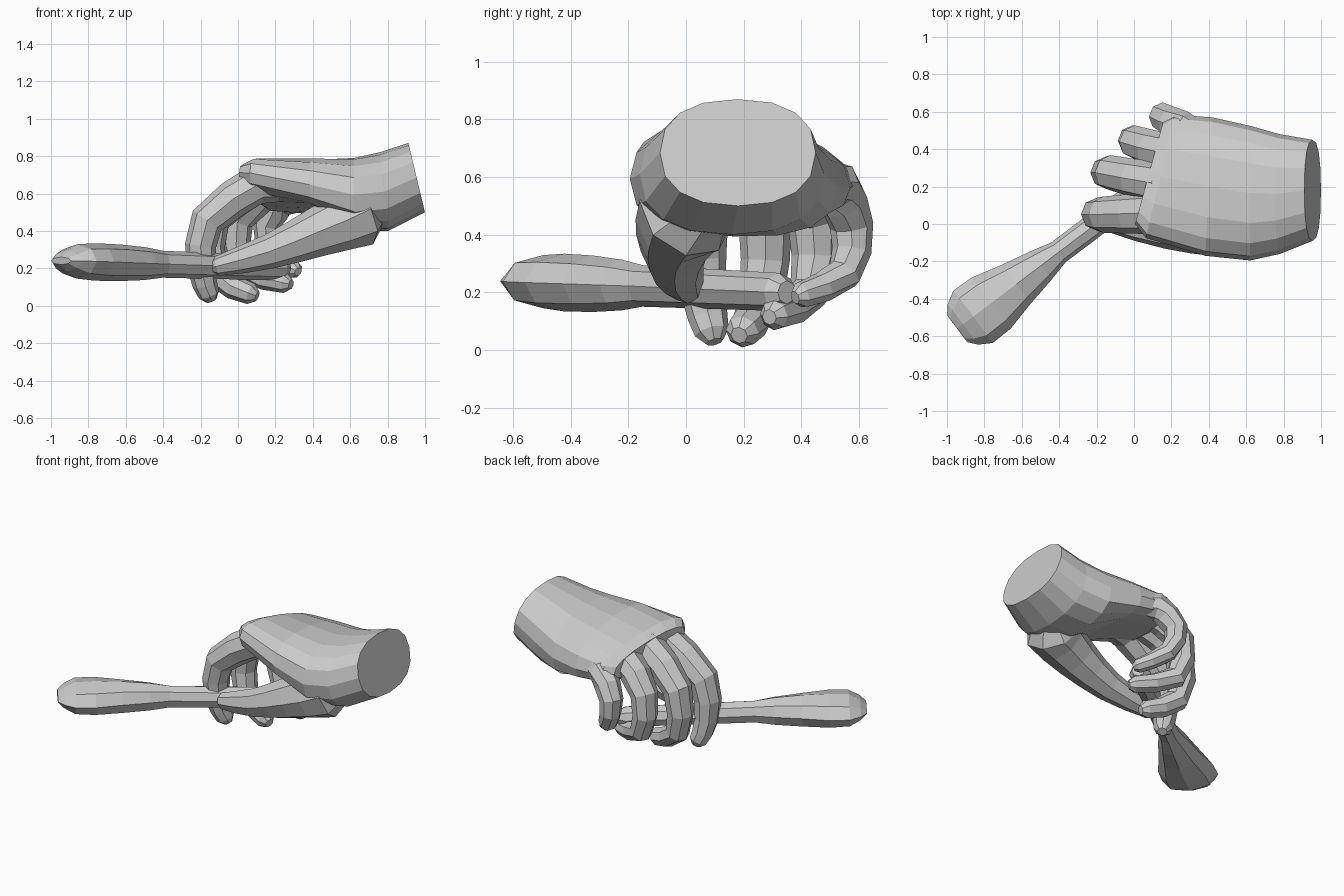
import bpy, bmesh, math
from mathutils import Vector

if "Cube" in bpy.data.objects:
    bpy.data.objects.remove(bpy.data.objects["Cube"])


def loft(name, rings):
    """Closed solid through rings of equal point count."""
    bm = bmesh.new()
    vs = [[bm.verts.new(p) for p in r] for r in rings]
    n = len(rings[0])
    for a, b in zip(vs, vs[1:]):
        for i in range(n):
            j = (i + 1) % n
            bm.faces.new((a[i], a[j], b[j], b[i]))
    bm.faces.new(vs[0][::-1])
    bm.faces.new(vs[-1])
    bmesh.ops.recalc_face_normals(bm, faces=bm.faces)
    me = bpy.data.meshes.new(name)
    bm.to_mesh(me)
    bm.free()
    ob = bpy.data.objects.new(name, me)
    bpy.context.collection.objects.link(ob)
    return ob


def tube(name, pts, sizes, ref, sides=8):
    """Loft of ellipses (half width, half depth) square to a path."""
    rings = []
    for i, (p, (w, d)) in enumerate(zip(pts, sizes)):
        t = (pts[min(i + 1, len(pts) - 1)] - pts[max(i - 1, 0)]).normalized()
        u = (ref - t * t.dot(ref)).normalized()
        v = t.cross(u)
        rings.append([p + u * w * math.cos(a) + v * d * math.sin(a)
                      for a in (math.tau * k / sides for k in range(sides))])
    return loft(name, rings)


def spline(c):
    """Path through the points with a rounded midpoint in each span."""
    c = [Vector(p) for p in c]
    out = []
    for i in range(len(c) - 1):
        a, d = c[max(i - 1, 0)], c[min(i + 2, len(c) - 1)]
        out += [c[i], (9 * (c[i] + c[i + 1]) - a - d) / 16]
    return out + [c[-1]]


def digit(name, joints, root, tip):
    """Tapering finger that starts inside the palm and ends in a blunt cap."""
    pts = spline(joints)
    n = len(pts) - 1
    sizes = [root + (tip - root) * i / n for i in range(n + 1)]
    start = pts[0].lerp(Vector((0.85, 0.2, 0.62)), 0.4)
    end = pts[-1] + (pts[-1] - pts[-2]).normalized() * tip * 0.6
    return tube(name, [start] + pts + [end],
                [(root * 0.6, root * 0.6)] + [(r, r * 0.96) for r in sizes]
                + [(tip / 2, tip / 2)], Vector((0, 1, 0)))


# Palm and wrist: x, centre y, half y, top z, bottom z
palm = [(0.08, 0.27, 0.27, 0.73, 0.57), (0.14, 0.255, 0.33, 0.765, 0.52),
        (0.40, 0.20, 0.37, 0.78, 0.43), (0.62, 0.165, 0.36, 0.79, 0.37),
        (0.78, 0.16, 0.32, 0.82, 0.40), (0.955, 0.18, 0.27, 0.87, 0.50)]
rings = []
for x, yc, hy, zt, zb in palm:
    skew = max(0, 0.26 - 0.7 * (x - 0.1))          # knuckle row runs diagonally
    roll = min(0, -0.22 + 0.35 * (x - 0.1))        # little-finger side hangs lower
    lean = -0.24 * max(0, (x - 0.62) / 0.335)      # wrist cut leans back
    cup = max(0, 0.09 - abs(x - 0.4) * 0.3)        # hollow underside
    ring = []
    for i in range(16):
        c, s = math.cos(math.tau * i / 16), math.sin(math.tau * i / 16)
        dy = hy * math.copysign(abs(c) ** 0.85, c)
        dz = (zt - zb) / 2 * math.copysign(abs(s) ** 0.85, s)
        lift = cup * max(0, -s) ** 2
        ring.append((x + skew * dy + lean * dz, yc + dy,
                     (zt + zb) / 2 + dz + roll * dy + lift))
    rings.append(ring)
hand = loft("hand", rings)

# Thumb and curled fingers
parts = [
    digit("thumb", [(0.64, 0.0, 0.48), (0.43, -0.035, 0.395),
                    (0.17, -0.035, 0.29), (-0.11, 0.005, 0.212)], 0.18, 0.055),
    digit("index_finger", [(0.11, 0.06, 0.655), (-0.165, 0.05, 0.455),
                           (-0.195, 0.06, 0.20), (-0.155, 0.09, 0.06)], 0.115, 0.06),
    digit("middle_finger", [(0.11, 0.22, 0.65), (-0.13, 0.275, 0.46),
                            (-0.12, 0.26, 0.17), (0.07, 0.195, 0.063)], 0.11, 0.06),
    digit("ring_finger", [(0.17, 0.38, 0.62), (0.0, 0.44, 0.455),
                          (0.03, 0.43, 0.20), (0.255, 0.305, 0.12)], 0.105, 0.055),
    digit("little_finger", [(0.25, 0.52, 0.57), (0.15, 0.575, 0.43),
                            (0.19, 0.55, 0.265), (0.305, 0.40, 0.19)], 0.09, 0.047)]

# Weld the digits into one hand skin
for p in parts:
    m = hand.modifiers.new(p.name, 'BOOLEAN')
    m.operation = 'UNION'
    m.solver = 'EXACT'
    m.object = p
bpy.context.view_layer.update()
welded = bpy.data.meshes.new_from_object(
    hand.evaluated_get(bpy.context.evaluated_depsgraph_get()))
hand.modifiers.clear()
hand.data = welded
for p in parts:
    bpy.data.objects.remove(p)

# Broad-headed spoon: position along axis, half width, half height
spoon = [(0, 0.09, 0.02), (0.025, 0.135, 0.055), (0.07, 0.175, 0.092),
         (0.15, 0.172, 0.10), (0.26, 0.13, 0.098), (0.37, 0.095, 0.088),
         (0.45, 0.065, 0.072), (0.97, 0.067, 0.066), (1, 0.04, 0.04)]
tip, butt = Vector((-0.945, -0.56, 0.24)), Vector((0.26, 0.35, 0.20))
tube("spoon", [tip.lerp(butt, t) for t, w, h in spoon],
     [(w, h) for t, w, h in spoon], Vector((-0.61, 0.79, 0)))
